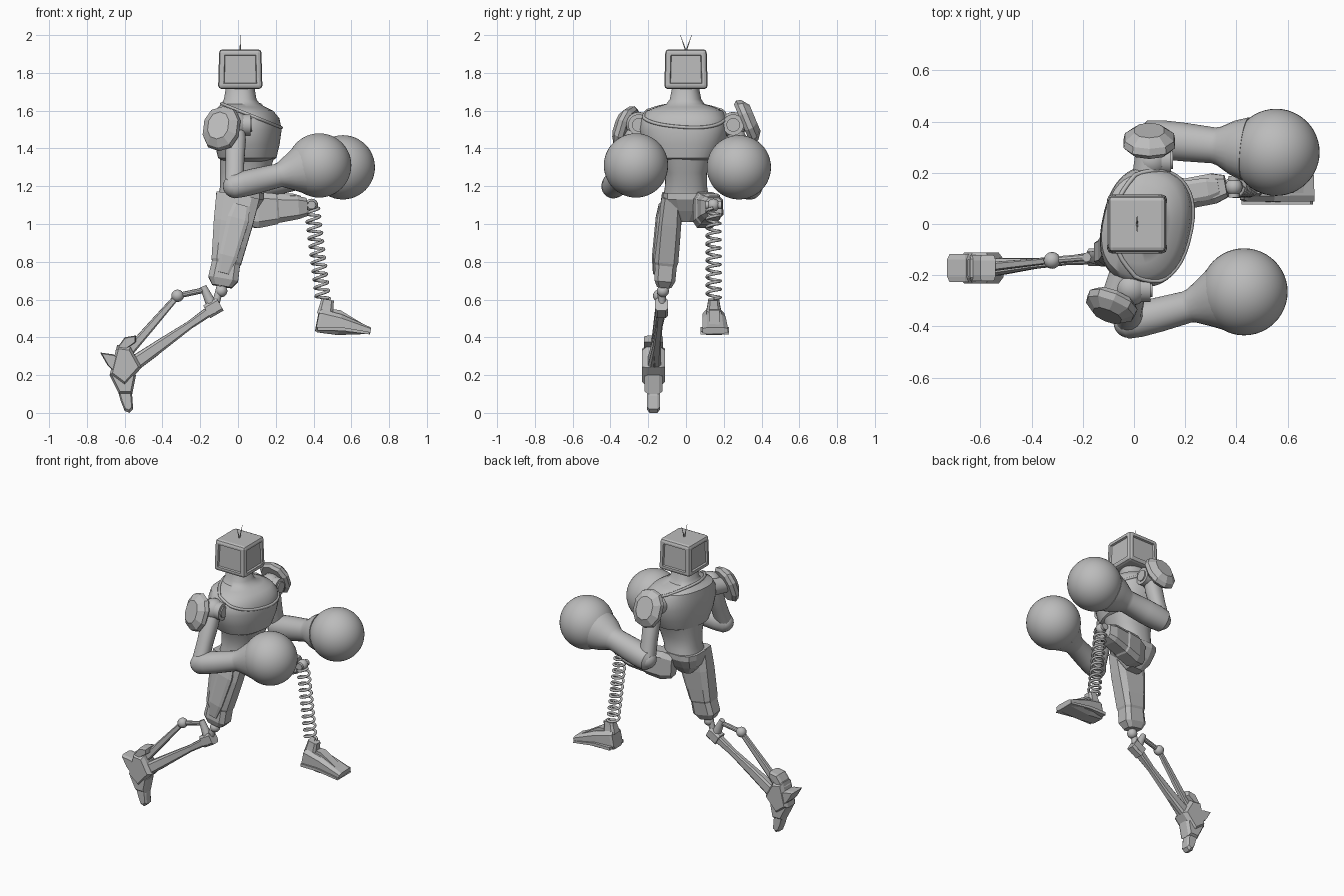
import bpy, bmesh, math
from mathutils import Vector, Matrix

cube = bpy.data.objects.get("Cube")
if cube:
    bpy.data.objects.remove(cube, do_unlink=True)

grey = bpy.data.materials.new("plain_grey")
grey.use_nodes = True
grey.diffuse_color = (0.5, 0.5, 0.5, 1)
grey.node_tree.nodes["Principled BSDF"].inputs["Base Color"].default_value = (0.5, 0.5, 0.5, 1)


def finish(name, bm, smooth=False, angle=35):
    bmesh.ops.recalc_face_normals(bm, faces=bm.faces)
    mesh = bpy.data.meshes.new(name)
    bm.to_mesh(mesh)
    bm.free()
    mesh.materials.append(grey)
    if smooth:
        mesh.shade_smooth()
        mesh.set_sharp_from_angle(angle=math.radians(angle))
    obj = bpy.data.objects.new(name, mesh)
    bpy.context.collection.objects.link(obj)
    return obj


def loft(name, p0, p1, sections, n=8, ref=(0, 0, 1), power=4, smooth=False):
    """Rings along p0-p1; section = (t, half side, half up, optional up offset)."""
    p0, p1 = Vector(p0), Vector(p1)
    axis = (p1 - p0).normalized()
    side = axis.cross(Vector(ref)).normalized()
    up = side.cross(axis)
    bm = bmesh.new()
    rings = []
    for t, s, u, *off in sections:
        c = p0.lerp(p1, t) + up * (off[0] if off else 0)
        ring = []
        for i in range(n):
            a = math.tau * (i + 0.5) / n
            x, y = [math.copysign(abs(v) ** (2 / power), v) for v in (math.cos(a), math.sin(a))]
            ring.append(bm.verts.new(c + side * x * s + up * y * u))
        rings.append(ring)
    for a, b in zip(rings, rings[1:]):
        for i in range(n):
            j = (i + 1) % n
            bm.faces.new((a[i], a[j], b[j], b[i]))
    bm.faces.new(rings[0])
    bm.faces.new(rings[-1])
    return finish(name, bm, smooth)


def rod(name, p0, p1, r0, r1=None, n=24, ref=(0, 0, 1)):
    r1 = r0 if r1 is None else r1
    return loft(name, p0, p1, [(0, r0, r0), (1, r1, r1)], n, ref, 2, True)


def ball(name, centre, r, seg=32):
    bm = bmesh.new()
    bmesh.ops.create_uvsphere(bm, u_segments=seg, v_segments=seg // 2, radius=r,
                              matrix=Matrix.Translation(centre))
    return finish(name, bm, True, 60)


def slab(name, pts, y, half, tip=1.0):
    """Side outline in x and z, extruded across y; both sides shrink by tip."""
    bm = bmesh.new()
    mid = sum((Vector((x, 0, z)) for x, z in pts), Vector()) / len(pts)
    rows = []
    for dy, k in ((-half, tip), (-half * 0.6, 1), (half * 0.6, 1), (half, tip)):
        rows.append([bm.verts.new(mid + (Vector((x, 0, z)) - mid) * k + Vector((0, y + dy, 0)))
                     for x, z in pts])
    for a, b in zip(rows, rows[1:]):
        for i in range(len(pts)):
            j = (i + 1) % len(pts)
            bm.faces.new((a[i], a[j], b[j], b[i]))
    bm.faces.new(rows[0])
    bm.faces.new(rows[-1])
    return finish(name, bm)


def tube(name, pts, r, cyclic=False):
    curve = bpy.data.curves.new(name, "CURVE")
    curve.dimensions = "3D"
    curve.bevel_depth, curve.bevel_resolution = r, 2
    spline = curve.splines.new("POLY")
    spline.points.add(len(pts) - 1)
    for p, co in zip(spline.points, pts):
        p.co = (*co, 1)
    spline.use_cyclic_u = cyclic
    temp = bpy.data.objects.new(name + "_path", curve)
    bm = bmesh.new()
    mesh = bpy.data.meshes.new_from_object(temp)
    bm.from_mesh(mesh)
    bpy.data.objects.remove(temp)
    return finish(name, bm, True, 60)


# Torso, twisted so that the left shoulder leads
twist = math.radians(-12)
forward = (math.cos(twist), math.sin(twist), 0)
base, top = (0, 0, 0), (0, 0, 1)
chest = loft("chest", base, top, [
    (1.33, .13, .12, .05), (1.35, .18, .15, .05), (1.42, .215, .165, .05), (1.5, .235, .175, .05),
    (1.56, .228, .168, .045), (1.6, .2, .15, .03), (1.62, .15, .12, .02), (1.635, .1, .1, .015),
    (1.66, .082, .085, .012), (1.72, .07, .075, .012)], 40, forward, 2.4, True)
loft("abdomen", base, top, [
    (1.15, .12, .115, .01), (1.2, .112, .115, .02), (1.27, .112, .13, .035),
    (1.36, .15, .145, .05)], 32, (1, 0, 0), 2.4, True)
loft("pelvis", base, top, [
    (1.01, .035, .05), (1.07, .09, .1), (1.13, .125, .13, .01), (1.165, .125, .13, .01)],
    12, (1, 0, 0), 3)

# Raised neckline that follows a sloping cut through the chest
bm = bmesh.new()
bm.from_mesh(chest.data)
cut = bmesh.ops.bisect_plane(bm, geom=bm.verts[:] + bm.edges[:] + bm.faces[:],
                             plane_co=(.03, 0, 1.59), plane_no=(.4, 0, 1))["geom_cut"]
line = [v.co.copy() for v in cut if isinstance(v, bmesh.types.BMVert)]
bm.free()
line.sort(key=lambda p: math.atan2(p.y, p.x - .03))
tube("neckline_rim", line, .009, True)

# Box head with recessed panels on its sides
bm = bmesh.new()
bmesh.ops.create_cube(bm, size=1)
for v in bm.verts:
    k = 1 if v.co.z < 0 else .95
    v.co = Vector((.012 + v.co.x * .235 * k, v.co.y * .23 * k, 1.82 + v.co.z * .21))
bmesh.ops.bevel(bm, geom=bm.edges[:], offset=.018, segments=2, affect="EDGES", profile=.5)
bm.normal_update()
panels = [f for f in bm.faces if abs(f.normal.z) < .3 and f.calc_area() > .02]
bmesh.ops.inset_individual(bm, faces=panels, thickness=.016, depth=0)
bmesh.ops.inset_individual(bm, faces=panels, thickness=.005, depth=-.012)
finish("head", bm)
for s, word in ((1, "left"), (-1, "right")):
    rod(word + "_antenna", (.012, 0, 1.915), (.012, s * .03, 2), .004, .001, 8, (1, 0, 0))

# Arms ending in big round fists
arms = {
    "right": dict(shoulder=(-.01, -.25, 1.525), elbow=(-.02, -.385, 1.2), fist=(.43, -.265, 1.31),
                  plate=(-.085, -.31, 1.505), out=(-.35, -.85, .3), r=.068, socket=(-.02, -.15, 1.52)),
    "left": dict(shoulder=(.07, .25, 1.525), elbow=(.06, .335, 1.2), fist=(.555, .28, 1.3),
                 plate=(.06, .315, 1.54), out=(0, .9, .38), r=.076, socket=(.05, .15, 1.52)),
}
for word, a in arms.items():
    sh, el, fist, plate = [Vector(a[k]) for k in ("shoulder", "elbow", "fist", "plate")]
    out, r = Vector(a["out"]).normalized(), a["r"]
    rod(word + "_shoulder_axle", a["socket"], plate, .062, .05)
    ball(word + "_shoulder_ball", sh, .068, 24)
    rod(word + "_shoulder_hub", sh, sh + Vector((.075, 0, 0)), .056)
    rod(word + "_shoulder_cap", sh, sh + Vector((.083, 0, 0)), .036)
    loft(word + "_shoulder_plate", plate - out * .02, plate + out * .055, [
        (0, .085, .11), (.25, .105, .125), (.6, .1, .115), (1, .06, .075)], 10, (0, 0, 1), 2.3)
    loft(word + "_upper_arm", sh, el, [
        (0, .04, .045), (.25, .052, .055), (.6, .048, .05), (1, .05, .052)],
        16, (1, 0, 0), 2.3, True)
    ball(word + "_elbow", el, .06, 24)
    start = el - (fist - el).normalized() * .035
    loft(word + "_forearm", start, fist, [
        (0, .045, .05), (.04, r * .9, r * .92), (.15, r, r), (.3, r, r), (.54, r * .93, r * .93),
        (.58, r, r), (.68, r * 1.4, r * 1.4), (.78, .125, .125)], 24, (0, 0, 1), 2.1, True)
    ball(word + "_fist", fist, .17, 48)

# Right leg, trailing behind on a thin shin
loft("right_thigh", (0, -.075, 1.15), (-.085, -.115, .67), [
    (0, .055, .12), (.3, .065, .108), (.55, .066, .093), (.72, .066, .083), (.75, .06, .078),
    (.92, .058, .083), (1, .04, .055)], 8, (1, 0, 0))
loft("right_thigh_guard", (.02, -.13, 1.1), (-.075, -.165, .74), [
    (0, .015, .045), (.2, .025, .06), (.75, .025, .05), (1, .01, .03)], 8, (1, 0, 0))
ball("right_knee", (-.088, -.122, .645), .032, 20)
rod("right_knee_post", (-.088, -.12, .69), (-.12, -.128, .57), .02)
rod("right_knee_bracket", (-.185, -.13, .67), (-.12, -.13, .53), .018, .034)
loft("right_knee_clamp", (-.165, -.13, .535), (-.095, -.13, .575), [
    (0, .035, .04), (1, .035, .04)], 8)
loft("right_shin", (-.12, -.13, .56), (-.58, -.172, .24), [
    (0, .028, .028), (.3, .018, .022), (.6, .022, .032), (.9, .035, .04), (1, .03, .03)], 8)
rod("right_strut_upper", (-.18, -.13, .65), (-.32, -.142, .62), .015, n=10)
ball("right_strut_joint", (-.32, -.142, .62), .033, 16)
loft("right_strut_lower", (-.32, -.142, .62), (-.59, -.17, .31), [
    (0, .013, .016), (.5, .016, .022), (1, .02, .026)], 8)
rod("right_shin_spike", (-.55, -.17, .22), (-.42, -.165, .31), .008, .002, 8)

# Right foot, toe pointing down
yf = -.172
slab("right_foot_body", [(-.64, .36), (-.57, .35), (-.51, .24), (-.6, .14), (-.68, .2)], yf, .06, .8)
slab("right_foot_heel", [(-.73, .32), (-.66, .31), (-.6, .28), (-.65, .21), (-.69, .25)], yf, .055, .85)
slab("right_foot_cuff", [(-.65, .33), (-.6, .4), (-.54, .41), (-.54, .375), (-.59, .34)], yf, .05, .85)
slab("right_foot_arch", [(-.68, .2), (-.6, .24), (-.54, .2), (-.56, .1), (-.63, .1)], yf, .048, .8)
slab("right_foot_toe", [(-.64, .13), (-.57, .15), (-.56, .09), (-.555, .02), (-.575, 0), (-.6, .01),
                        (-.62, .06)], yf, .034, .75)

# Left leg, raised forward on a coil spring
loft("left_thigh", (.03, .085, 1.07), (.36, .148, 1.09), [
    (0, .05, .08), (.2, .065, .1), (.5, .068, .085), (.53, .062, .078), (.85, .062, .064),
    (1, .045, .05)], 8)
loft("left_thigh_guard", (.12, .11, 1.13), (.33, .145, 1.135), [
    (0, .03, .02), (.2, .048, .03), (.8, .045, .028), (1, .03, .015)], 8)
knee, ankle = Vector((.39, .145, 1.1)), Vector((.45, .147, .6))
ball("left_knee", knee, .034, 20)
rod("left_knee_hub", knee - Vector((0, .042, 0)), knee + Vector((0, .042, 0)), .022)
axis = (ankle - knee).normalized()
side = axis.cross(Vector((0, 1, 0)))
across = axis.cross(side)
turns, steps, coil = 11, 18, []
for i in range(turns * steps + 1):
    a = math.tau * i / steps
    coil.append(knee.lerp(ankle, .04 + .96 * i / (turns * steps))
                + (side * math.cos(a) + across * math.sin(a)) * .036)
tube("left_shin_spring", coil, .008)

# Left foot
loft("left_ankle", (.46, .147, .52), (.475, .147, .6), [
    (0, .045, .045), (.6, .035, .038), (1, .03, .035)], 8, (1, 0, 0))
loft("left_foot", (.42, .145, .49), (.7, .155, .435), [
    (0, .052, .06), (.05, .06, .065), (.42, .065, .058), (1, .07, .018)], 8)
slab("left_foot_sole", [(.42, .455), (.54, .455), (.69, .43), (.7, .415), (.55, .435), (.42, .435)],
     .152, .075)
slab("left_foot_ridge", [(.46, .55), (.54, .545), (.68, .46), (.68, .44), (.46, .5)], .15, .028)
